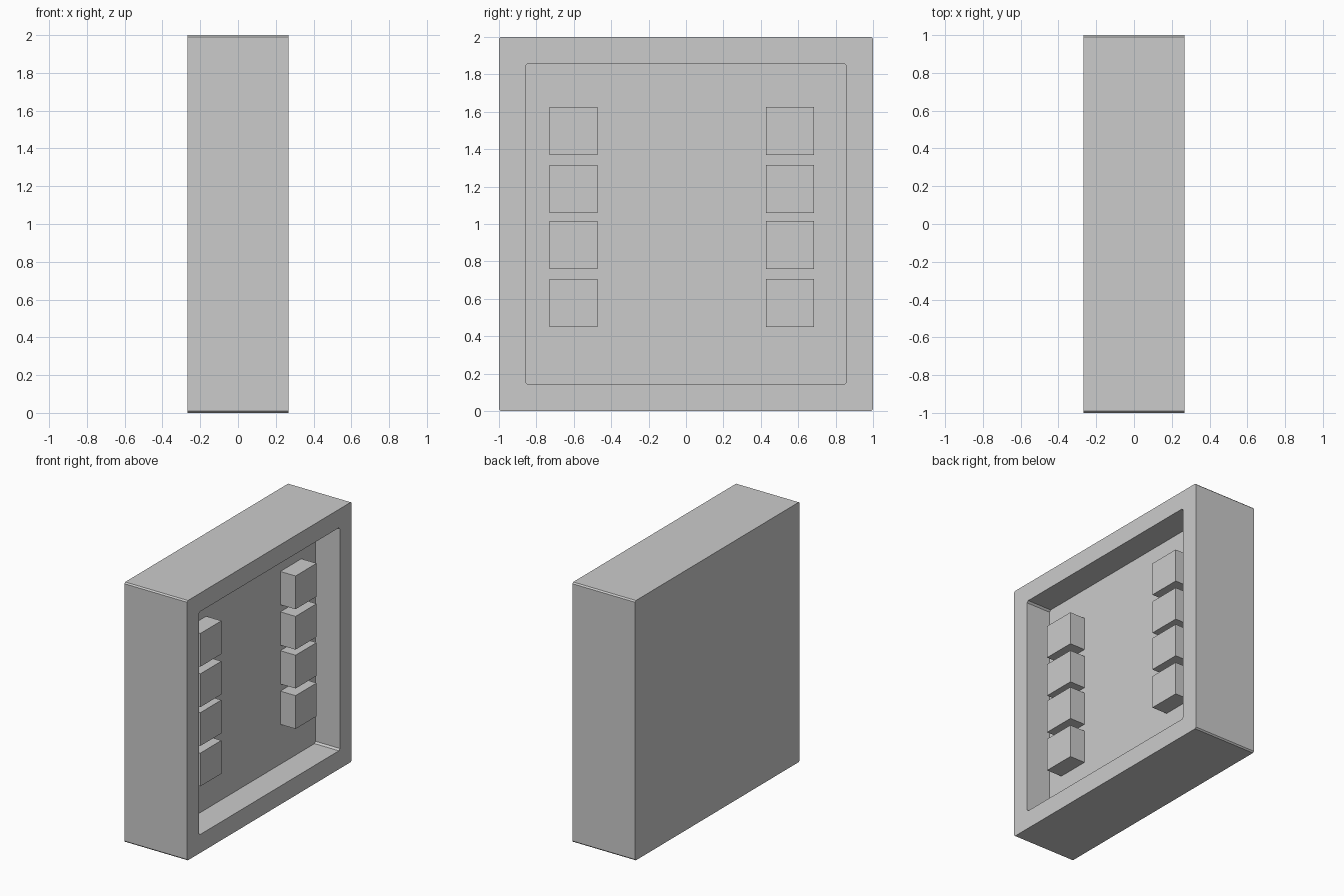
import bpy, bmesh

if "Cube" in bpy.data.objects:
    bpy.data.objects.remove(bpy.data.objects["Cube"])

X_BACK, X_FACE, X_FLOOR = -0.267, 0.267, 0.06
ZC = 1.0


def ring(bm, x, half, c):
    """Square loop in the YZ plane with small chamfered corners."""
    h, k = half, half - c
    pts = [(k, -h), (h, -k), (h, k), (k, h), (-k, h), (-h, k), (-h, -k), (-k, -h)]
    return [bm.verts.new((x, y, ZC + z)) for y, z in pts]


def bridge(bm, a, b):
    n = len(a)
    for i in range(n):
        j = (i + 1) % n
        bm.faces.new((a[i], a[j], b[j], b[i]))


def finish(bm, name):
    bmesh.ops.recalc_face_normals(bm, faces=bm.faces)
    me = bpy.data.meshes.new(name)
    bm.to_mesh(me)
    bm.free()
    ob = bpy.data.objects.new(name, me)
    bpy.context.collection.objects.link(ob)
    return ob


# Square case with a shallow recess in its +x face
bm = bmesh.new()
loops = [ring(bm, X_BACK, 1.0, 0.01), ring(bm, X_FACE, 1.0, 0.01),
         ring(bm, X_FACE, 0.858, 0.013), ring(bm, X_FLOOR, 0.858, 0.013)]
for a, b in zip(loops, loops[1:]):
    bridge(bm, a, b)
bm.faces.new(loops[0])
bm.faces.new(loops[-1])
finish(bm, "recessed_case")

# Two columns of four cubes, half sunk into the recess floor
SIDE = 0.256
for side, y in (("left", -0.601), ("right", 0.557)):
    for i, z in enumerate((0.577, 0.888, 1.187, 1.498)):
        bm = bmesh.new()
        bmesh.ops.create_cube(bm, size=SIDE)
        block = finish(bm, f"{side}_block_{i + 1}")
        block.location = (0.062, y, z)
